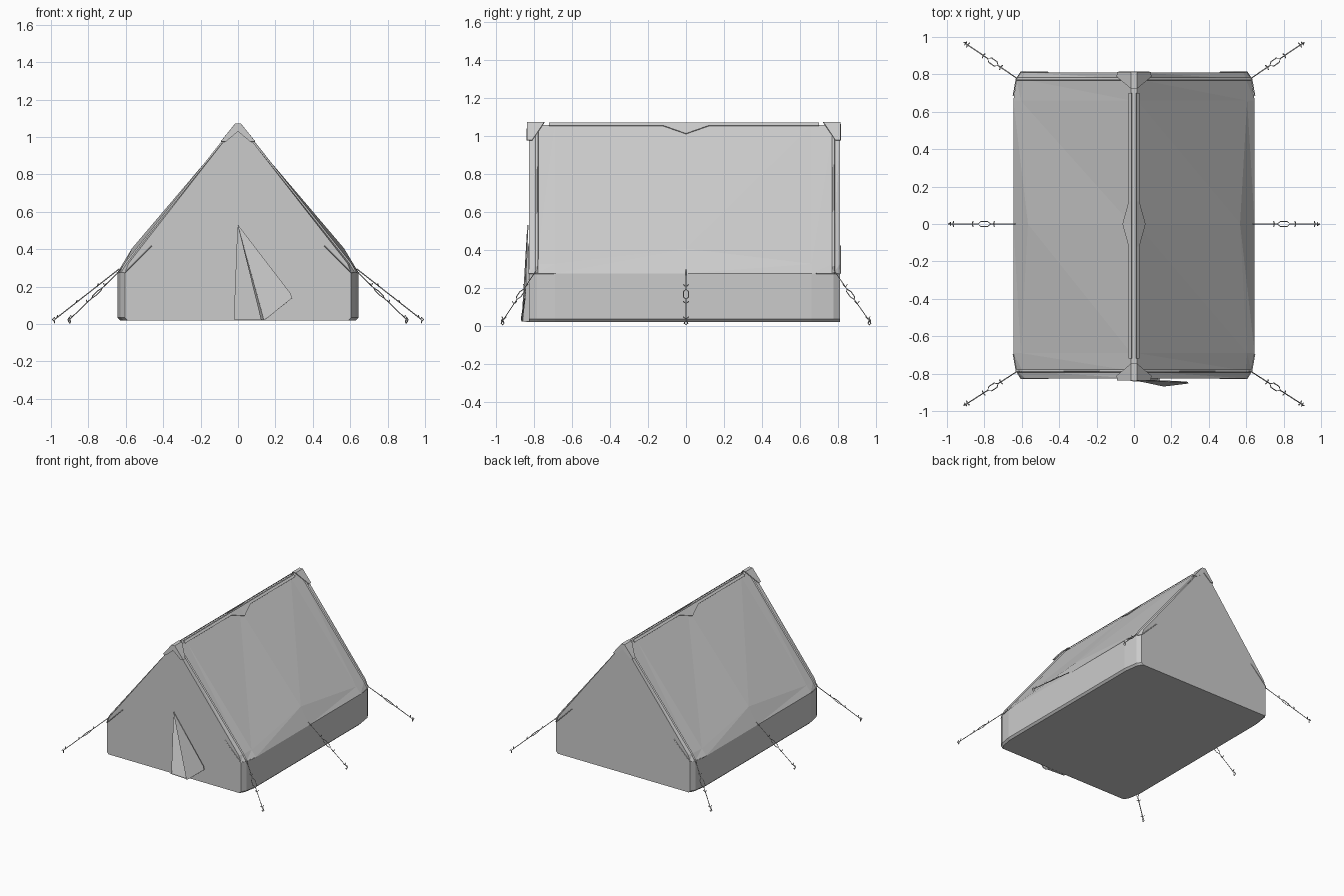
import bpy
from mathutils import Vector

cube = bpy.data.objects.get("Cube")
if cube:
    bpy.data.objects.remove(cube)

canvas = bpy.data.materials.new("canvas grey")
canvas.use_nodes = True
GREY = (0.6, 0.6, 0.6, 1)
canvas.diffuse_color = GREY
canvas.node_tree.nodes["Principled BSDF"].inputs["Base Color"].default_value = GREY

FRONT, BACK = -0.825, 0.81
EAVE, RIDGE, HALF_RIDGE, SLOPE = 0.275, 1.055, 0.015, 1.27


def mesh(name, verts, faces, thick=0):
    data = bpy.data.meshes.new(name)
    data.from_pydata(verts, [], faces)
    data.materials.append(canvas)
    ob = bpy.data.objects.new(name, data)
    bpy.context.collection.objects.link(ob)
    if thick:
        solid = ob.modifiers.new("thickness", 'SOLIDIFY')
        solid.thickness, solid.offset = thick, 0
    return ob


def tube(name, paths, radius, cyclic=False):
    data = bpy.data.curves.new(name, 'CURVE')
    data.dimensions = '3D'
    data.bevel_depth, data.bevel_resolution = radius, 0
    data.use_fill_caps = True
    for path in paths:
        spline = data.splines.new('POLY')
        spline.points.add(len(path) - 1)
        for point, co in zip(spline.points, path):
            point.co = (*co, 1)
        spline.use_cyclic_u = cyclic
    data.materials.append(canvas)
    ob = bpy.data.objects.new(name, data)
    bpy.context.collection.objects.link(ob)
    return ob


def roof_z(x, lift=0.0):
    return RIDGE - SLOPE * (x - HALF_RIDGE) + lift


# Wall and roof shell, lofted through cross-sections from front to back
def section(y, wall, knee_x, knee_z):
    half = [(wall - 0.015, 0.02), (wall, 0.035), (wall, EAVE),
            (knee_x, knee_z), (HALF_RIDGE, RIDGE)]
    right = [(x, y, z) for x, z in half]
    return right + [(-x, y, z) for x, y, z in reversed(right)]


sections = [section(FRONT, 0.605, 0.585, 0.325), section(-0.785, 0.628, 0.597, 0.325),
            section(-0.69, 0.645, 0.605, 0.325), section(0, 0.645, 0.567, 0.405),
            section(0.66, 0.645, 0.605, 0.325), section(0.775, 0.628, 0.597, 0.325),
            section(BACK, 0.605, 0.585, 0.325)]
n = len(sections[0])
verts = [v for s in sections for v in s]
faces = []
for r in range(len(sections) - 1):
    for i in range(n - 1):
        a, b = r * n + i, r * n + i + 1
        faces += [(a, a + n, b + n), (a, b + n, b)]
mesh("tent_shell", verts, faces)

# Gable ends, the front one notched for the door
mesh("back_gable", sections[-1], [tuple(reversed(range(n)))])
notch = [(-0.02, FRONT, 0.02), (0, FRONT, 0.53), (0.14, FRONT, 0.02)]
mesh("front_gable", sections[0] + notch, [tuple(range(n + 3))])

# Floor
floor = [(x, y, 0.021) for r in sections for x, y in [(r[0][0], r[0][1])]]
floor += [(-x, y, z) for x, y, z in reversed(floor)]
mesh("floor", floor, [tuple(reversed(range(len(floor))))])

# Door flap folded back to the left, with a rolled fold and a threshold
top, foot, corner = (0, -0.832, 0.53), (0.14, -0.862, 0.022), (0.29, -0.85, 0.14)
mesh("door_flap", [top, foot, (0.16, -0.866, 0.035), corner, (0.28, -0.845, 0.165)],
     [(0, 1, 2, 3, 4)], 0.006)
mesh("door_fold", [top, (0.125, FRONT, 0.022), foot], [(0, 1, 2)], 0.004)
mesh("door_threshold", [(-0.02, FRONT, 0.022), (0.14, FRONT, 0.022),
                        (0.14, -0.85, 0.022), (-0.02, -0.84, 0.022)], [(0, 1, 2, 3)], 0.004)

# Ridge covers with a pointed tab at the middle of each side
for side, label in ((1, "left"), (-1, "right")):
    lower = [(-0.72, 0.027), (-0.12, 0.027), (0, 0.06), (0.12, 0.027), (0.70, 0.027)]
    pts = [(side * x, y, roof_z(x, 0.012)) for y, x in lower]
    pts += [(side * 0.012, y, roof_z(0.012, 0.008)) for y, x in reversed(lower)]
    mesh(label + "_ridge_cover", pts,
         [(i, i + 1, 8 - i, 9 - i)[::side] for i in range(4)], 0.005)

# Folded caps over both ridge ends
for s, end, label in ((-1, FRONT - 0.01, "front"), (1, BACK + 0.002, "back")):
    ridge_in, hem_in = end - s * 0.09, end - s * 0.025
    half = [(0.014, end, 1.07), (0.014, ridge_in, 1.07),
            (0.09, hem_in, 0.975), (0.09, end, 0.975), (0.065, end, 0.975), (0, end, 1.03)]
    pts = half + [(-x, y, z) for x, y, z in half]
    order = [(0, 1, 2, 3), (9, 8, 7, 6), (1, 0, 6, 7), (0, 3, 4, 5), (6, 11, 10, 9), (0, 5, 11, 6)]
    mesh(label + "_ridge_cap", pts, [f[::-s] for f in order], 0.006)

# Piping along the gable edges and the corner walls
for row, label in ((sections[1], "front"), (sections[-2], "back")):
    tube(label + "_edge_piping", [row[2:5], row[5:8]], 0.008)

# Guy ropes with corner patches, sliders and pegs
guys = [(sx, sy) for sx in (1, -1) for sy in (-1, 0, 1)]
for sx, sy in guys:
    name = ("front", "middle", "back")[sy + 1] + ("_left" if sx > 0 else "_right")
    edge = {-1: -0.785, 0: 0, 1: 0.775}[sy]
    peg = Vector((sx * (0.9 if sy else 0.98), sy * 0.965, 0.025))
    start = Vector((sx * (0.62 if sy else 0.635), edge, 0.295))
    along = peg - start
    d = along.normalized()
    w = d.cross(Vector((0, 0, 1))).normalized()
    u = w.cross(d)

    def at(t, across=0.0, up=0.0):
        return start + along * t + w * across + u * up

    tube(name + "_guy_rope", [[start, at(0.38)], [at(0.58), peg]], 0.003)
    tube(name + "_slider", [[at(0.38), at(0.43, 0.014), at(0.53, 0.014), at(0.58),
                             at(0.53, -0.014), at(0.43, -0.014)]], 0.003, True)
    # Knots on either side of the slider and above the peg
    knots = [[at(t, 0.014, 0.008), at(t + 0.025), at(t, -0.014, 0.008)]
             for t in (0.31, 0.64, 0.94)]
    tube(name + "_knots", knots, 0.003)
    out = Vector((d.x, d.y, 0)).normalized()
    tube(name + "_peg", [[peg + out * 0.012, peg + w * 0.009 - Vector((0, 0, 0.012)),
                          peg - Vector((0, 0, 0.021)), peg - w * 0.009 - Vector((0, 0, 0.012)),
                          peg + Vector((0, 0, 0.012))]], 0.003, True)

    # Seam strap carrying the rope load onto the walls
    if sy:
        end = FRONT if sy < 0 else BACK
        strap = [(sx * 0.46, end + sy * 0.002, 0.42), (sx * 0.605, end + sy * 0.002, EAVE),
                 (sx * 0.63, edge, EAVE), (sx * 0.646, edge - sy * 0.09, EAVE)]
        tube(name + "_strap", [strap], 0.003)
